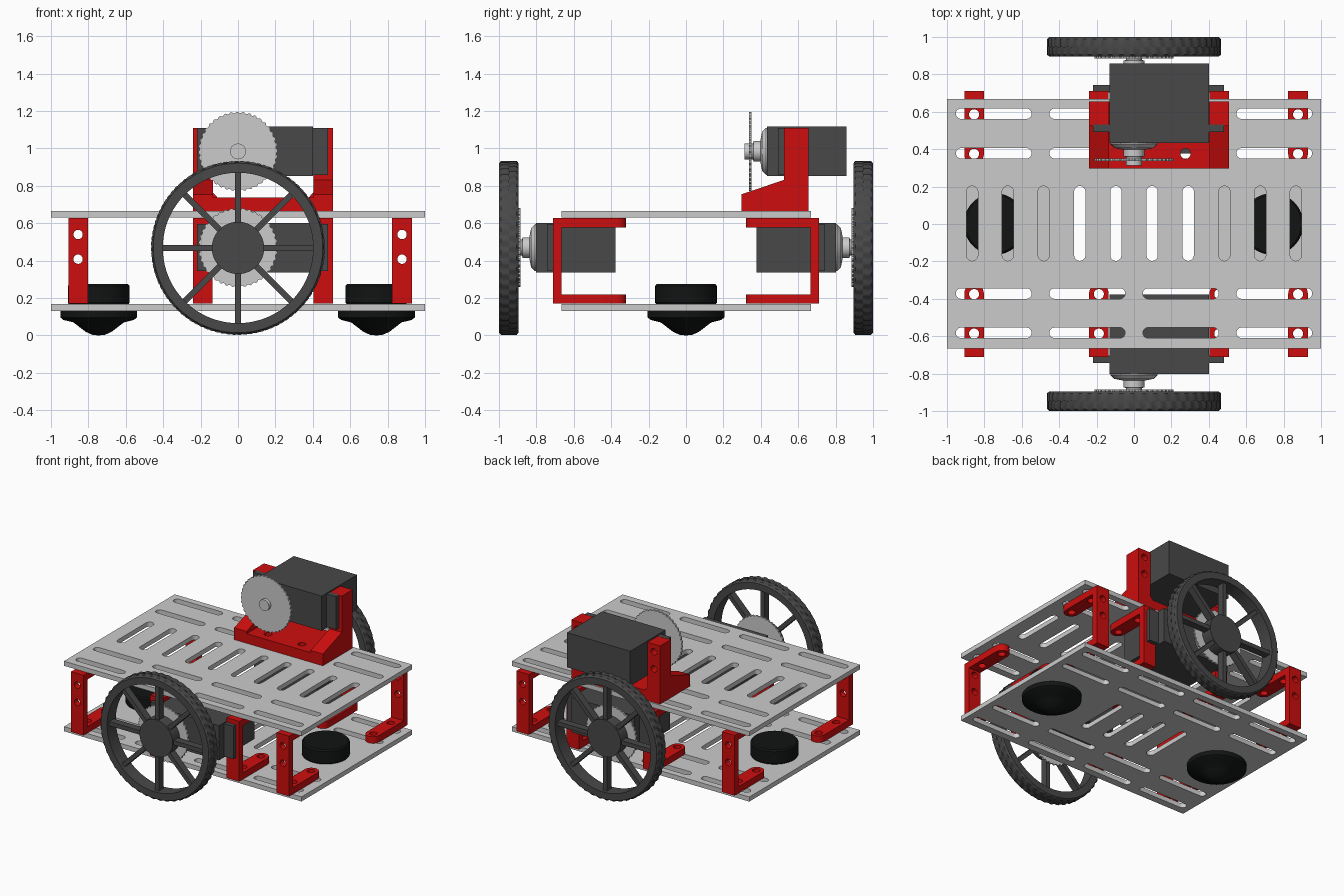
import bpy, bmesh, math
from mathutils import Vector

if "Cube" in bpy.data.objects:
    bpy.data.objects.remove(bpy.data.objects["Cube"])


def material(name, rgb):
    m = bpy.data.materials.new(name)
    m.diffuse_color = (*rgb, 1)
    m.use_nodes = True
    m.node_tree.nodes["Principled BSDF"].inputs["Base Color"].default_value = m.diffuse_color
    return m


LIGHT = material("light grey", (0.6, 0.6, 0.6))
DARK = material("dark grey", (0.065, 0.065, 0.065))
RED = material("red", (0.62, 0.004, 0.004))
BLACK = material("black", (0.006, 0.007, 0.007))


def finish(name, bm, mat):
    bmesh.ops.recalc_face_normals(bm, faces=bm.faces[:])
    me = bpy.data.meshes.new(name)
    bm.to_mesh(me)
    bm.free()
    me.materials.append(mat)
    ob = bpy.data.objects.new(name, me)
    bpy.context.collection.objects.link(ob)
    bpy.context.view_layer.objects.active = ob
    bpy.ops.object.select_all(action='DESELECT')
    ob.select_set(True)
    bpy.ops.object.shade_smooth_by_angle(angle=math.radians(30))
    return ob


def place(axis, a, b, h):
    return {'z': Vector((a, b, h)), 'y': Vector((a, h, b)), 'x': Vector((h, a, b))}[axis]


def box(bm, x0, x1, y0, y1, z0, z1):
    vs = [bm.verts.new((x, y, z)) for x in (x0, x1) for y in (y0, y1) for z in (z0, z1)]
    for f in ((0, 1, 3, 2), (4, 6, 7, 5), (0, 4, 5, 1), (2, 3, 7, 6), (0, 2, 6, 4), (1, 5, 7, 3)):
        bm.faces.new([vs[i] for i in f])


def slot(cx, cy, lx, ly, n=8):
    """Rounded slot outline; equal lengths give a round hole."""
    r = min(lx, ly) / 2
    out = []
    for i in range(4 * n):
        a = 2 * math.pi * (i + 0.5) / (4 * n)
        c, s = math.cos(a), math.sin(a)
        out.append((cx + r * c + math.copysign(lx / 2 - r, c),
                    cy + r * s + math.copysign(ly / 2 - r, s)))
    return out


def rect(x0, x1, y0, y1):
    return [(x0, y0), (x1, y0), (x1, y1), (x0, y1)]


def sheet(bm, axis, h0, h1, loops):
    """Outline with holes, extruded from h0 to h1 along the axis."""
    cu = bpy.data.curves.new("outline", 'CURVE')
    cu.dimensions = '2D'
    cu.fill_mode = 'BOTH'
    cu.extrude = abs(h1 - h0) / 2
    for pts in loops:
        sp = cu.splines.new('POLY')
        sp.points.add(len(pts) - 1)
        for p, q in zip(sp.points, pts):
            p.co = (q[0], q[1], 0, 1)
        sp.use_cyclic_u = True
    ob = bpy.data.objects.new("outline", cu)
    bpy.context.collection.objects.link(ob)
    bpy.context.view_layer.update()
    me = bpy.data.meshes.new_from_object(ob.evaluated_get(bpy.context.evaluated_depsgraph_get()))
    for v in me.vertices:
        v.co = place(axis, v.co.x, v.co.y, v.co.z + (h0 + h1) / 2)
    bm.from_mesh(me)
    bpy.data.objects.remove(ob)
    bpy.data.curves.remove(cu)
    bpy.data.meshes.remove(me)
    bmesh.ops.remove_doubles(bm, verts=bm.verts[:], dist=1e-5)


def lathe(bm, axis, ca, cb, prof, n=48, closed=False, tooth=0, tooth_r=9, phase=0):
    """Turn (radius, height) points; points beyond tooth_r get alternating teeth."""
    rings = []
    for r, h in prof:
        if r == 0:
            rings.append([bm.verts.new(place(axis, ca, cb, h))] * n)
            continue
        ring = []
        for i in range(n):
            a = 2 * math.pi * i / n
            q = r - (tooth if r > tooth_r and ((i + phase) // 2) % 2 else 0)
            ring.append(bm.verts.new(place(axis, ca + q * math.cos(a), cb + q * math.sin(a), h)))
        rings.append(ring)
    pairs = list(zip(rings, rings[1:])) + ([(rings[-1], rings[0])] if closed else [])
    for A, B in pairs:
        for i in range(n):
            j = (i + 1) % n
            bm.faces.new(list(dict.fromkeys((A[i], A[j], B[j], B[i]))))


# Slotted deck plates
def deck(name, z0, z1, slot_xs):
    bm = bmesh.new()
    loops = [rect(-1, 1, -0.665, 0.667)]
    loops += [slot(x, y, 0.405, 0.056) for x in (-0.75, -0.25, 0.25, 0.75)
              for y in (-0.582, -0.372, 0.378, 0.59)]
    loops += [slot(x, 0.003, 0.06, 0.4) for x in slot_xs]
    sheet(bm, 'z', z0, z1, loops)
    finish(name, bm, LIGHT)


inner = [-0.29, -0.097, 0.097, 0.29]
deck("top_deck", 0.63, 0.665, [-0.865, -0.675, -0.483] + inner + [0.483, 0.675, 0.865])
deck("bottom_deck", 0.132, 0.167, inner)


# C-shaped brackets between the decks
def bracket(name, x, s):
    bm = bmesh.new()
    w = 0.0525
    sheet(bm, 'y', s * 0.665, s * 0.712, [rect(x - w, x + w, 0.17, 0.628),
          slot(x, 0.54, 0.05, 0.05), slot(x, 0.408, 0.05, 0.05)])
    foot = [(x - w, s * 0.665)]
    for i in range(13):
        a = math.pi * i / 12
        foot.append((x - w * math.cos(a), s * (0.372 - w * math.sin(a))))
    foot.append((x + w, s * 0.665))
    for z in (0.17, 0.578):
        sheet(bm, 'z', z, z + 0.05, [foot, slot(x, s * 0.375, 0.054, 0.054),
                                     slot(x, s * 0.586, 0.054, 0.054)])
    finish(name, bm, RED)


for s, side in ((-1, "front"), (1, "back")):
    for x, nm in ((-0.855, "left_post"), (0.877, "right_post"),
                  (-0.188, "left_motor"), (0.456, "right_motor")):
        bracket(f"{side}_{nm}_bracket", x, s)


# Motor with its output shaft and toothed disc, facing d along y
def motor(name, y, d, z):
    bm = bmesh.new()
    box(bm, -0.13, 0.402, *sorted((y, y - d * 0.425)), z - 0.132, z + 0.132)
    box(bm, -0.218, 0.482, *sorted((y - d * 0.06, y - d * 0.1)), z - 0.125, z + 0.125)
    finish(name + "_body", bm, DARK)
    bm = bmesh.new()
    lathe(bm, 'y', 0, z, [(r, y + d * h) for r, h in (
        (0, -0.01), (0.127, -0.01), (0.125, 0.005), (0.105, 0.025), (0.055, 0.035), (0.055, 0.07),
        (0.042, 0.075), (0.042, 0.12), (0, 0.12))])
    finish(name + "_shaft", bm, LIGHT)
    bm = bmesh.new()
    lathe(bm, 'y', 0, z, [(0, y + d * 0.083), (0.212, y + d * 0.083),
                          (0.212, y + d * 0.096), (0, y + d * 0.096)], 160, tooth=0.007, tooth_r=0.2)
    finish(name + "_disc", bm, LIGHT)


motor("front_motor", -0.803, -1, 0.47)
motor("back_motor", 0.803, 1, 0.47)
motor("upper_motor", 0.432, -1, 0.984)

# Upper motor cradle: uprights, base and sloped side walls
bm = bmesh.new()
x0, x1, i0, i1 = -0.24, 0.507, -0.135, 0.403
loop = [(x0, 0.665), (x1, 0.665), (x1, 1.108), (i1, 1.108), (i1, 0.765), (i1 - 0.025, 0.738),
        (i0 + 0.025, 0.738), (i0, 0.765), (i0, 1.108), (x0, 1.108)]
holes = [slot(x, z, 0.05, 0.05) for x in (-0.188, 0.455) for z in (0.92, 1.05)]
sheet(bm, 'y', 0.525, 0.655, [loop] + holes)
sheet(bm, 'z', 0.665, 0.738, [rect(i0, i1, 0.297, 0.525),
      slot(-0.01, 0.376, 0.055, 0.055), slot(0.275, 0.376, 0.055, 0.055)])
for a, b in ((x0, i0), (i1, x1)):
    sheet(bm, 'x', a, b, [[(0.297, 0.665), (0.525, 0.665), (0.525, 0.832), (0.297, 0.755)]])
finish("upper_motor_cradle", bm, RED)

# Spoked wheels with staggered tread
for s, side in ((-1, "front"), (1, "back")):
    bm = bmesh.new()
    for k, (a, b) in enumerate(((0.895, 0.9475), (1.0, 0.9475))):
        lathe(bm, 'y', 0, 0.468, [(0.402, s * a), (0.453, s * a),
              (0.465, s * (a + (b - a) * 0.2)), (0.465, s * b), (0.402, s * b)],
              192, closed=True, tooth=0.006, tooth_r=0.46, phase=2 * k)
    lathe(bm, 'y', 0, 0.468, [(0, s * 0.895), (0.14, s * 0.895), (0.14, s * 0.985), (0, s * 0.985)])
    for k in range(8):
        a = k * math.pi / 4
        c, sn = math.cos(a), math.sin(a)
        pts = [(r * c - t * sn, 0.468 + r * sn + t * c)
               for r, t in ((0.13, -0.016), (0.41, -0.016), (0.41, 0.016), (0.13, 0.016))]
        sheet(bm, 'y', s * 0.92, s * 0.975, [pts])
    finish(side + "_wheel", bm, DARK)

# Ball casters through the bottom deck
for x, side in ((-0.745, "left"), (0.74, "right")):
    bm = bmesh.new()
    lathe(bm, 'z', x, 0, [(0, 0), (0.035, 0.004), (0.07, 0.02), (0.1, 0.043), (0.135, 0.07),
          (0.188, 0.083), (0.205, 0.096), (0.205, 0.13), (0.16, 0.13), (0.16, 0.168), (0.165, 0.175),
          (0.165, 0.265), (0.155, 0.276), (0, 0.276)], 64)
    finish(side + "_caster", bm, BLACK)
